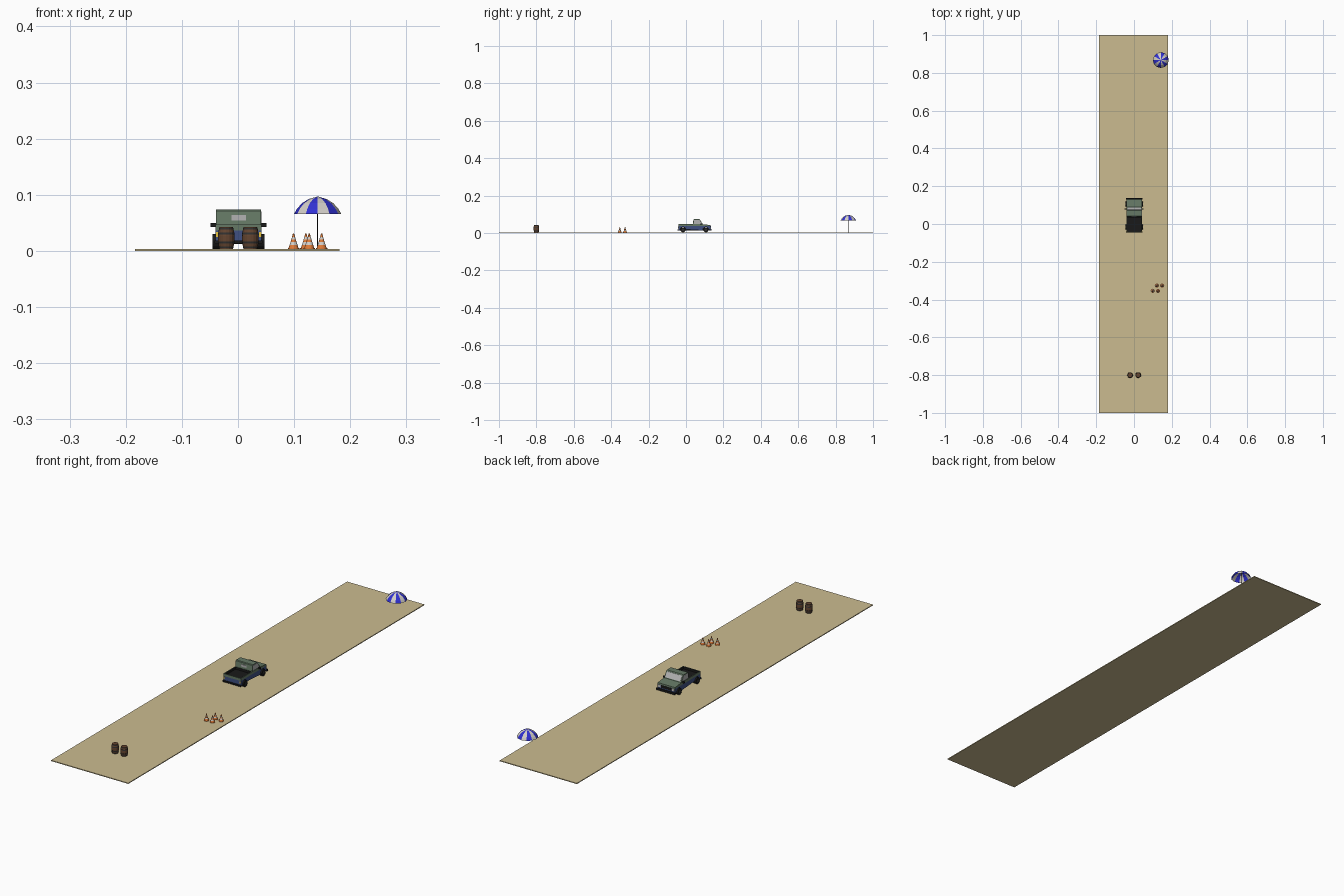
import bpy, bmesh
from math import sin, cos, pi, radians

G = 0.0035  # height of the ground surface
TX = 0.001  # truck centre line


def mat(name, r, g, b):
    m = bpy.data.materials.new(name)
    m.diffuse_color = (r, g, b, 1)
    return m


SAND = mat("sand", 0.60, 0.50, 0.28)
GREEN = mat("green", 0.13, 0.19, 0.13)
NAVY = mat("navy", 0.05, 0.08, 0.22)
BLACK = mat("black", 0.01, 0.01, 0.01)
GLASS = mat("glass", 0.45, 0.45, 0.45)
AMBER = mat("amber", 0.8, 0.55, 0.05)
ORANGE = mat("orange", 0.75, 0.2, 0.04)
WHITE = mat("white", 0.65, 0.62, 0.58)
BLUE = mat("blue", 0.03, 0.03, 0.65)
WOOD = mat("wood", 0.13, 0.06, 0.03)
IRON = mat("iron", 0.03, 0.03, 0.03)


def finish(name, verts, faces, mats, index=None):
    me = bpy.data.meshes.new(name)
    me.from_pydata(verts, [], faces)
    for m in mats:
        me.materials.append(m)
    if index:
        for p, i in zip(me.polygons, index):
            p.material_index = i
    bm = bmesh.new()
    bm.from_mesh(me)
    bmesh.ops.recalc_face_normals(bm, faces=bm.faces)
    bm.to_mesh(me)
    bm.free()
    ob = bpy.data.objects.new(name, me)
    bpy.context.collection.objects.link(ob)
    return ob


def prism(name, profile, x0, x1, m):
    """Side profile of (y, z) points extruded along x."""
    n = len(profile)
    v = [(x, y, z) for x in (x0, x1) for y, z in profile]
    f = [(i, (i + 1) % n, n + (i + 1) % n, n + i) for i in range(n)]
    f += [tuple(range(n)), tuple(range(n, 2 * n))]
    return finish(name, v, f, [m])


def box(name, x0, x1, y0, y1, z0, z1, m):
    return prism(name, [(y0, z0), (y1, z0), (y1, z1), (y0, z1)], x0, x1, m)


def lathe(name, profile, n, x, y, mats, pick, caps=True):
    """Rings of (radius, z) around z; pick(ring, segment) gives the material."""
    v = [(x + r * cos(2 * pi * k / n), y + r * sin(2 * pi * k / n), z)
         for r, z in profile for k in range(n)]
    f, idx = [], []
    for j in range(len(profile) - 1):
        for k in range(n):
            k2 = (k + 1) % n
            f.append((j * n + k, j * n + k2, (j + 1) * n + k2, (j + 1) * n + k))
            idx.append(pick(j, k))
    if caps:
        f += [tuple(range(n)), tuple(range(len(v) - n, len(v)))]
        idx += [0, 0]
    return finish(name, v, f, mats, idx)


def disc(name, x0, x1, y, z, r, n, m):
    """Cylinder lying along x."""
    return prism(name, [(y + r * cos(2 * pi * k / n), z + r * sin(2 * pi * k / n))
                        for k in range(n)], x0, x1, m)


# Ground strip
box("ground", -0.184, 0.181, -1, 1, 0, G, SAND)

# Truck lower body with wheel arches
AXLES, WZ, WR = (-0.016, 0.106), 0.0168, 0.0133
side = [(-0.041, 0.013)]
for ay in AXLES:
    side += [(ay + 0.0155 * cos(radians(a)), 0.0165 + 0.0155 * sin(radians(a)))
             for a in range(193, -14, -23)]
side += [(0.132, 0.013), (0.132, 0.036), (-0.041, 0.036)]
prism("lower_body", side, TX - 0.041, TX + 0.041, NAVY)
box("chassis", TX - 0.027, TX + 0.027, -0.038, 0.128, 0.012, 0.03, BLACK)

# Hood and cab
prism("hood", [(0.036, 0.036), (0.132, 0.036), (0.131, 0.042), (0.088, 0.047), (0.036, 0.047)],
      TX - 0.041, TX + 0.041, GREEN)
prism("cab", [(0.037, 0.047), (0.089, 0.047), (0.074, 0.071), (0.071, 0.0735), (0.043, 0.0735), (0.04, 0.071)],
      TX - 0.040, TX + 0.040, GREEN)
prism("windshield", [(0.0876, 0.0500), (0.0886, 0.0500), (0.0758, 0.0700), (0.0748, 0.0700)],
      TX - 0.036, TX + 0.036, GLASS)
box("rear_window", TX - 0.013, TX + 0.013, 0.0375, 0.045, 0.054, 0.064, GLASS)
for s in (-1, 1):
    xa, xb = TX + s * 0.039, TX + s * 0.0406
    prism("side_window", [(0.041, 0.049), (0.084, 0.049), (0.072, 0.070), (0.043, 0.070)], xa, xb, GLASS)

# Cargo bed: walls, black lining and floor
box("bed_floor", TX - 0.040, TX + 0.040, -0.040, 0.037, 0.034, 0.0368, BLACK)
box("tailgate", TX - 0.041, TX + 0.041, -0.041, -0.038, 0.036, 0.047, GREEN)
box("tailgate_lining", TX - 0.037, TX + 0.037, -0.038, -0.037, 0.036, 0.0465, BLACK)
box("cab_lining", TX - 0.037, TX + 0.037, 0.035, 0.036, 0.036, 0.0465, BLACK)
for s in (-1, 1):
    box("bed_side", TX + s * 0.038, TX + s * 0.041, -0.038, 0.036, 0.036, 0.047, GREEN)
    box("bed_side_lining", TX + s * 0.037, TX + s * 0.038, -0.038, 0.036, 0.036, 0.0465, BLACK)

# Bumpers, grille, lamps, mirrors
box("rear_bumper", TX - 0.043, TX + 0.043, -0.045, -0.040, 0.013, 0.019, BLACK)
box("front_bumper", TX - 0.044, TX + 0.044, 0.131, 0.137, 0.013, 0.021, BLACK)
box("grille", TX - 0.024, TX + 0.024, 0.131, 0.133, 0.025, 0.036, BLACK)
for s in (-1, 1):
    box("headlamp", TX + s * 0.027, TX + s * 0.038, 0.131, 0.1335, 0.026, 0.035, WHITE)
    box("rear_lamp", TX + s * 0.036, TX + s * 0.0405, -0.042, -0.040, 0.025, 0.034, AMBER)
    box("mirror", TX + s * 0.040, TX + s * 0.050, 0.078, 0.082, 0.043, 0.050, BLACK)

# Wheels
for ay in AXLES:
    for s in (-1, 1):
        disc("tire", TX + s * 0.032, TX + s * 0.046, ay, WZ, WR, 20, BLACK)
        disc("hub", TX + s * 0.040, TX + s * 0.0466, ay, WZ, 0.006, 12, IRON)

# Traffic cones with pale bands
for x, y in ((0.099, -0.354), (0.127, -0.354), (0.121, -0.326), (0.149, -0.326)):
    lathe("cone_base", [(0.0102, G), (0.0102, G + 0.0015)], 16, x, y, [ORANGE], lambda j, k: 0)
    lathe("cone", [(0.0088, G + 0.0015), (0.0070, 0.011), (0.0054, 0.0155), (0.0040, 0.0205),
                   (0.0027, 0.0250), (0.0010, 0.0315)], 16, x, y, [ORANGE, WHITE], lambda j, k: j % 2)

# Barrels with staves and iron hoops
for x in (-0.021, 0.022):
    prof = [(0.0122, G), (0.0140, 0.012), (0.0148, 0.019), (0.0148, 0.027), (0.0140, 0.034), (0.0122, 0.0425)]
    lathe("barrel", prof, 16, x, -0.8, [WOOD], lambda j, k: 0)
    for r0, z0, r1, z1 in ((0.0128, 0.005, 0.0134, 0.008), (0.0144, 0.013, 0.0151, 0.0165),
                           (0.0151, 0.0295, 0.0144, 0.033), (0.0134, 0.038, 0.0128, 0.041)):
        lathe("barrel_hoop", [(r0, z0), (r1, z1)], 16, x, -0.8, [IRON], lambda j, k: 0)

# Beach umbrella: pole and striped canopy
UX, UY = 0.142, 0.868
lathe("umbrella_pole", [(0.0009, G), (0.0009, 0.096)], 8, UX, UY, [BLACK], lambda j, k: 0)
lathe("umbrella_canopy", [(0.042, 0.066), (0.037, 0.075), (0.028, 0.085), (0.016, 0.0925), (0.0005, 0.097)],
      12, UX, UY, [BLUE, WHITE], lambda j, k: k % 2, caps=False)
